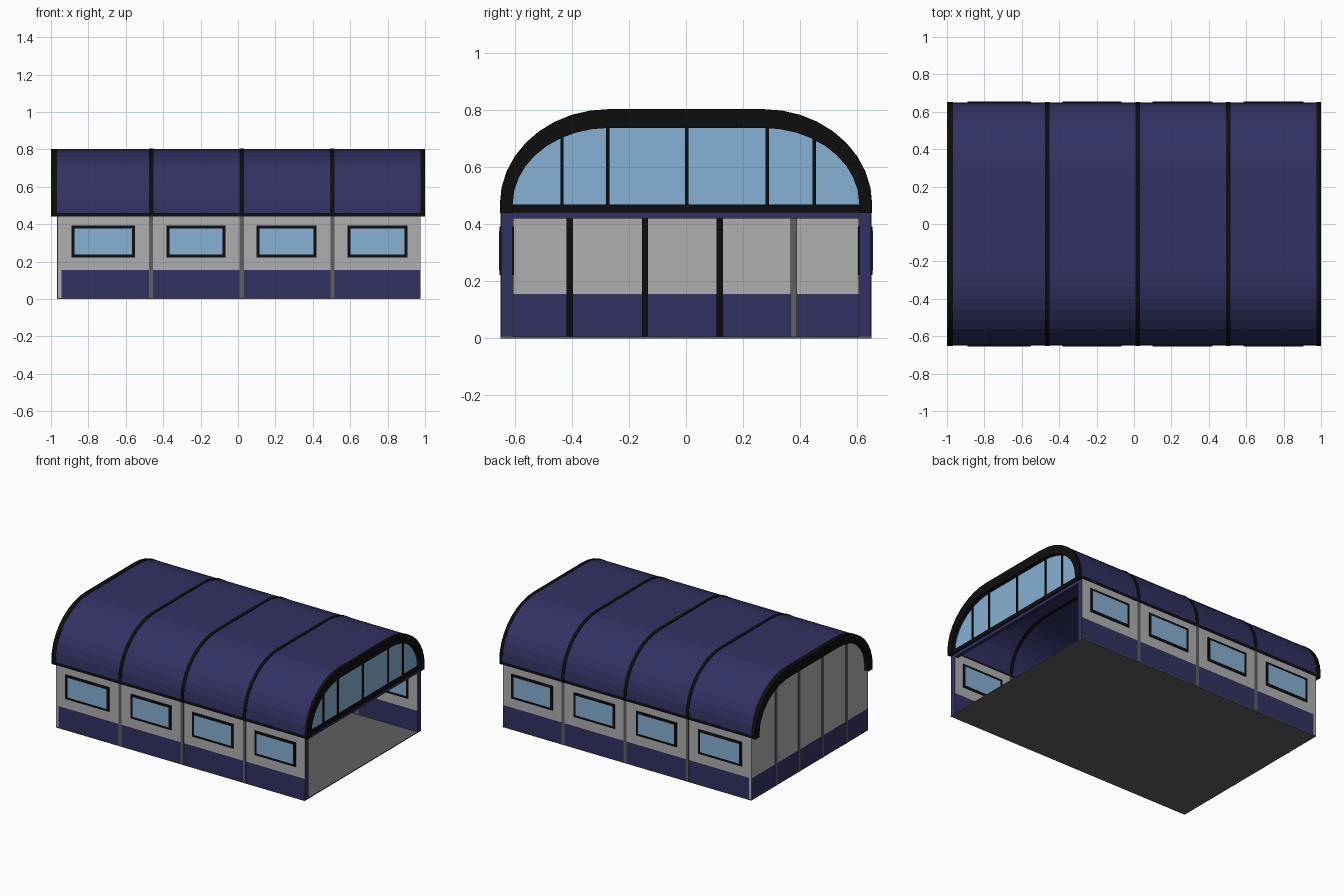
import bpy, bmesh, math

if "Cube" in bpy.data.objects:
    bpy.data.objects.remove(bpy.data.objects["Cube"])


def material(name, rgb):
    m = bpy.data.materials.new(name)
    m.use_nodes = True
    col = (*rgb, 1)
    m.diffuse_color = col
    m.node_tree.nodes["Principled BSDF"].inputs["Base Color"].default_value = col
    return m


NAVY = material("navy", (0.031, 0.031, 0.125))
GREY = material("light grey", (0.43, 0.43, 0.43))
BLACK = material("black", (0.004, 0.004, 0.004))
STEEL = material("dark grey", (0.115, 0.115, 0.115))
GLASS = material("pale blue glass", (0.24, 0.44, 0.66))


def finish(name, bm, mats, rule=None):
    bmesh.ops.recalc_face_normals(bm, faces=bm.faces)
    bm.normal_update()
    if rule:
        for f in bm.faces:
            f.material_index = int(rule(f))
    me = bpy.data.meshes.new(name)
    bm.to_mesh(me)
    bm.free()
    for m in mats:
        me.materials.append(m)
    ob = bpy.data.objects.new(name, me)
    bpy.context.collection.objects.link(ob)
    return ob


def box(name, x, y, z, mats, rule=None):
    bm = bmesh.new()
    bmesh.ops.create_cube(bm, size=1)
    for v in bm.verts:
        for i, (a, b) in enumerate((x, y, z)):
            v.co[i] = (a + b) / 2 + v.co[i] * (b - a)
    return finish(name, bm, mats, rule)


def extrude_x(name, outline, x0, x1, mats, rule=None):
    """Prism along x from a closed (y, z) outline."""
    bm = bmesh.new()
    face = bm.faces.new([bm.verts.new((x0, y, z)) for y, z in outline])
    out = bmesh.ops.extrude_face_region(bm, geom=[face])
    for v in out["geom"]:
        if isinstance(v, bmesh.types.BMVert):
            v.co.x = x1
    return finish(name, bm, mats, rule)


# Roof curve: flat top with elliptical shoulders
FLAT, SPRING, EAVE, STEPS = 0.27, 0.47, 0.44, 9
RY, RZ = 0.34, 0.27


def arch(ry, rz, feet):
    half = [(FLAT + ry, z) for z in feet]
    for i in range(STEPS + 1):
        a = i * math.pi / 2 / STEPS
        half.append((FLAT + ry * math.cos(a), SPRING + rz * math.sin(a)))
    return half + [(-y, z) for y, z in reversed(half)]


def inner_height(y):
    t = max(0, abs(y) - FLAT) / RY
    return SPRING + RZ * math.sqrt(1 - t * t)


def roof_ring(name, x0, x1, mats, grow=0.0, rule=None):
    feet = (EAVE, 0.46)
    outer = arch(0.38 + grow, 0.331 + grow, feet)
    inner = arch(RY - grow, RZ - grow, feet)
    return extrude_x(name, outer + inner[::-1], x0, x1, mats, rule)


# Roof shell with black eave trim, ribs and end rims
roof_ring("roof_shell", -0.967, 0.977, [NAVY, BLACK],
          rule=lambda f: f.calc_center_median().z < 0.46)
roof_ring("roof_rim_right", -1, -0.967, [BLACK], 0.002)
roof_ring("roof_rim_left", 0.977, 1, [BLACK], 0.002)
SEAMS = (-0.465, 0.02, 0.505)
for x in SEAMS:
    roof_ring("roof_rib", x - 0.012, x + 0.012, [BLACK], 0.003)

# Floor
box("floor", (-0.965, 0.975), (-0.65, 0.65), (0, 0.006), [STEEL])

# Long walls, posts and windows on both sides
BAND = 0.155
WINDOWS = ((-0.89, -0.55), (-0.382, -0.067), (0.099, 0.42), (0.585, 0.906))
for s, side in ((-1, "front"), (1, "back")):
    def depth(a, b):
        return tuple(sorted((s * a, s * b)))
    wall = depth(0.608, 0.648)
    box(side + "_wall_lower", (-0.945, 0.975), wall, (0.002, BAND), [NAVY])
    box(side + "_wall_upper", (-0.945, 0.975), wall, (BAND, 0.445), [GREY, NAVY],
        lambda f: f.normal.x > 0.5)
    for x in SEAMS:
        box(side + "_wall_post", (x - 0.011, x + 0.011), depth(0.605, 0.651),
            (0.002, 0.443), [STEEL])
    for a, b in WINDOWS:
        box(side + "_window_frame", (a, b), depth(0.604, 0.654), (0.222, 0.393), [BLACK])
        box(side + "_window_glass", (a + 0.017, b - 0.017), depth(0.603, 0.655),
            (0.238, 0.377), [GLASS])

# Closed end wall: two-tone lower part, gable above, vertical posts
box("end_wall_lower", (-0.965, -0.945), (-0.648, 0.648), (0.002, BAND), [GREY, NAVY],
    lambda f: abs(f.normal.x) > 0.5)
box("end_wall_middle", (-0.965, -0.945), (-0.648, 0.648), (BAND, EAVE), [GREY])
extrude_x("end_wall_gable", arch(RY, RZ, (EAVE,)), -0.965, -0.945, [GREY])
for i, y in enumerate((-0.408, -0.144, 0.118, 0.378)):
    top = inner_height(y)
    span = (y - 0.011, y + 0.011)
    box("end_post_outer", (-0.969, -0.96), span, (0.002, top), [STEEL])
    box("end_post_inner", (-0.95, -0.939), span, (0.004, top),
        [STEEL if i == 3 else BLACK])

# Open end: lintel, sill beam, glazed gable and mullions
box("open_end_lintel", (0.95, 0.975), (-0.648, 0.648), (0.42, 0.442), [NAVY])
box("gable_sill", (0.95, 0.982), (-0.612, 0.612), (0.441, SPRING), [BLACK])
extrude_x("gable_glass", arch(RY, RZ, ())[:], 0.962, 0.97, [GLASS])
for y in (-0.435, -0.275, 0.002, 0.285, 0.45):
    box("gable_mullion", (0.956, 0.976), (y - 0.006, y + 0.006),
        (0.46, inner_height(y) + 0.004), [BLACK])
